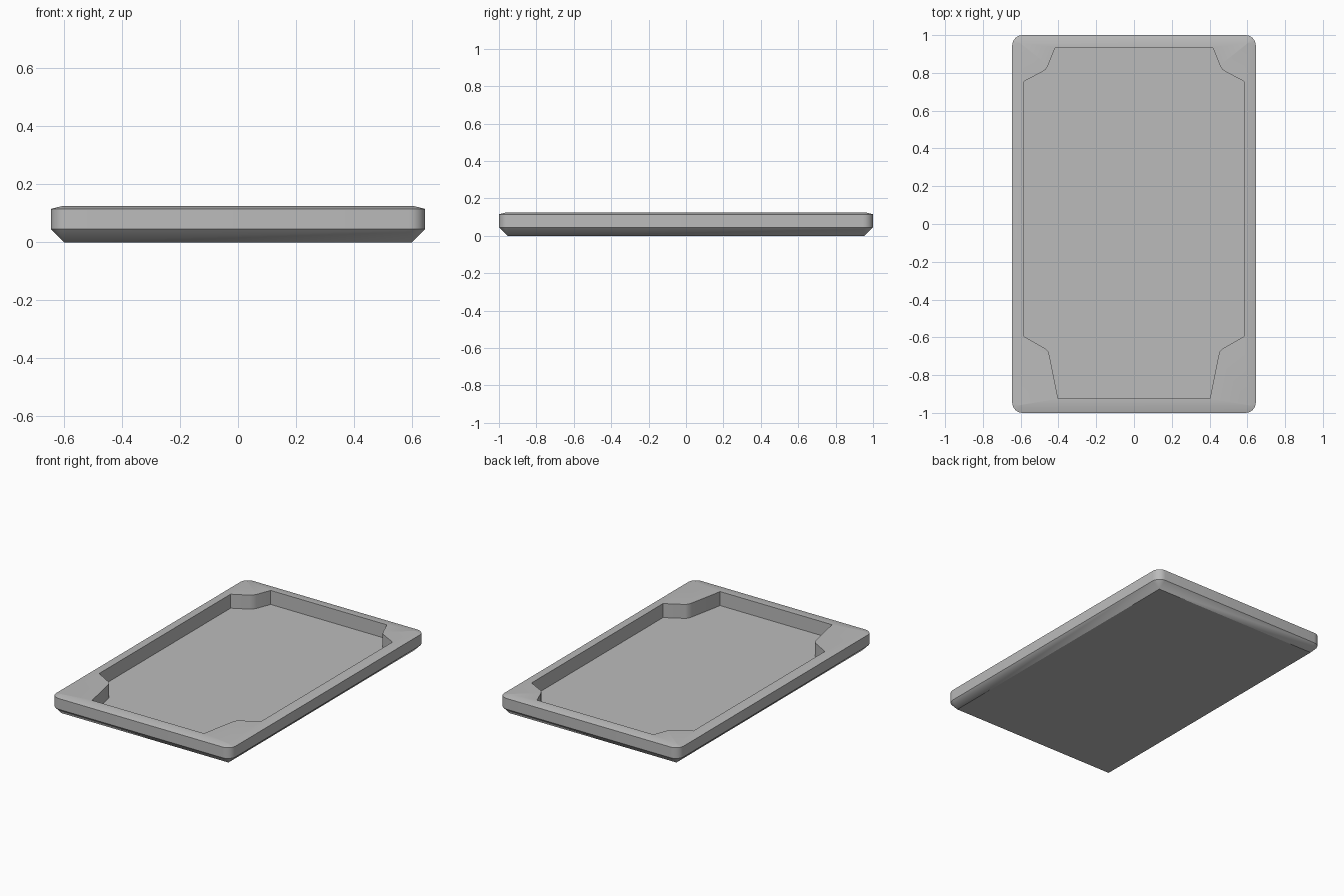
import bpy, bmesh, math

cube = bpy.data.objects.get("Cube")
if cube:
    bpy.data.objects.remove(cube, do_unlink=True)

grey = bpy.data.materials.new("plain grey")
grey.use_nodes = True
colour = (0.5, 0.5, 0.5, 1)
grey.diffuse_color = colour
grey.node_tree.nodes["Principled BSDF"].inputs["Base Color"].default_value = colour

CORNER_STEPS = 6
FLOOR_Z, TOP_Z = 0.034, 0.125


def rounded_ring(bm, half_x, half_y, radius, z):
    """Counter-clockwise rounded rectangle; radius 0 gives coincident corner points."""
    ring = []
    for i, (sx, sy) in enumerate([(1, 1), (-1, 1), (-1, -1), (1, -1)]):
        for step in range(CORNER_STEPS + 1):
            a = (i + step / CORNER_STEPS) * math.pi / 2
            ring.append(bm.verts.new((sx * (half_x - radius) + radius * math.cos(a),
                                      sy * (half_y - radius) + radius * math.sin(a), z)))
    return ring


def skin(bm, lower, upper):
    n = len(lower)
    for i in range(n):
        j = (i + 1) % n
        bm.faces.new((lower[i], lower[j], upper[j], upper[i]))


def loop_edges(bm, ring):
    return [bm.edges.get((v, ring[i - 1])) or bm.edges.new((v, ring[i - 1]))
            for i, v in enumerate(ring)]


bm = bmesh.new()

# Outer shell: chamfered underside, upright wall, shallow top slope
sections = [(0.60, 0.955, 0, 0), (0.645, 1, 0.055, 0.045),
            (0.645, 1, 0.055, 0.115), (0.605, 0.96, 0.002, TOP_Z)]
rings = [rounded_ring(bm, *s) for s in sections]
for lower, upper in zip(rings, rings[1:]):
    skin(bm, lower, upper)
bm.faces.new(rings[0][::-1])

# Recess outline: right half front to back, mirrored for the left half
half = [(0.402, -0.925), (0.447, -0.70), (0.454, -0.675), (0.468, -0.66), (0.582, -0.595),
        (0.582, 0.755), (0.484, 0.807), (0.466, 0.82), (0.455, 0.84), (0.418, 0.933)]
outline = half + [(-x, y) for x, y in reversed(half)]
floor = [bm.verts.new((x, y, FLOOR_Z)) for x, y in outline]
lip = [bm.verts.new((x, y, TOP_Z)) for x, y in outline]
skin(bm, floor, lip)
bm.faces.new(floor)

# Flat rim between the outer shell and the recess
bmesh.ops.triangle_fill(bm, use_beauty=True, normal=(0, 0, 1),
                        edges=loop_edges(bm, rings[-1]) + loop_edges(bm, lip))
bmesh.ops.remove_doubles(bm, verts=bm.verts[:], dist=0.0001)
bmesh.ops.recalc_face_normals(bm, faces=bm.faces[:])

mesh = bpy.data.meshes.new("tray")
bm.to_mesh(mesh)
bm.free()
mesh.materials.append(grey)
tray = bpy.data.objects.new("tray", mesh)
bpy.context.collection.objects.link(tray)

bpy.ops.object.select_all(action='DESELECT')
tray.select_set(True)
bpy.context.view_layer.objects.active = tray
bpy.ops.object.shade_smooth_by_angle(angle=math.radians(30))
